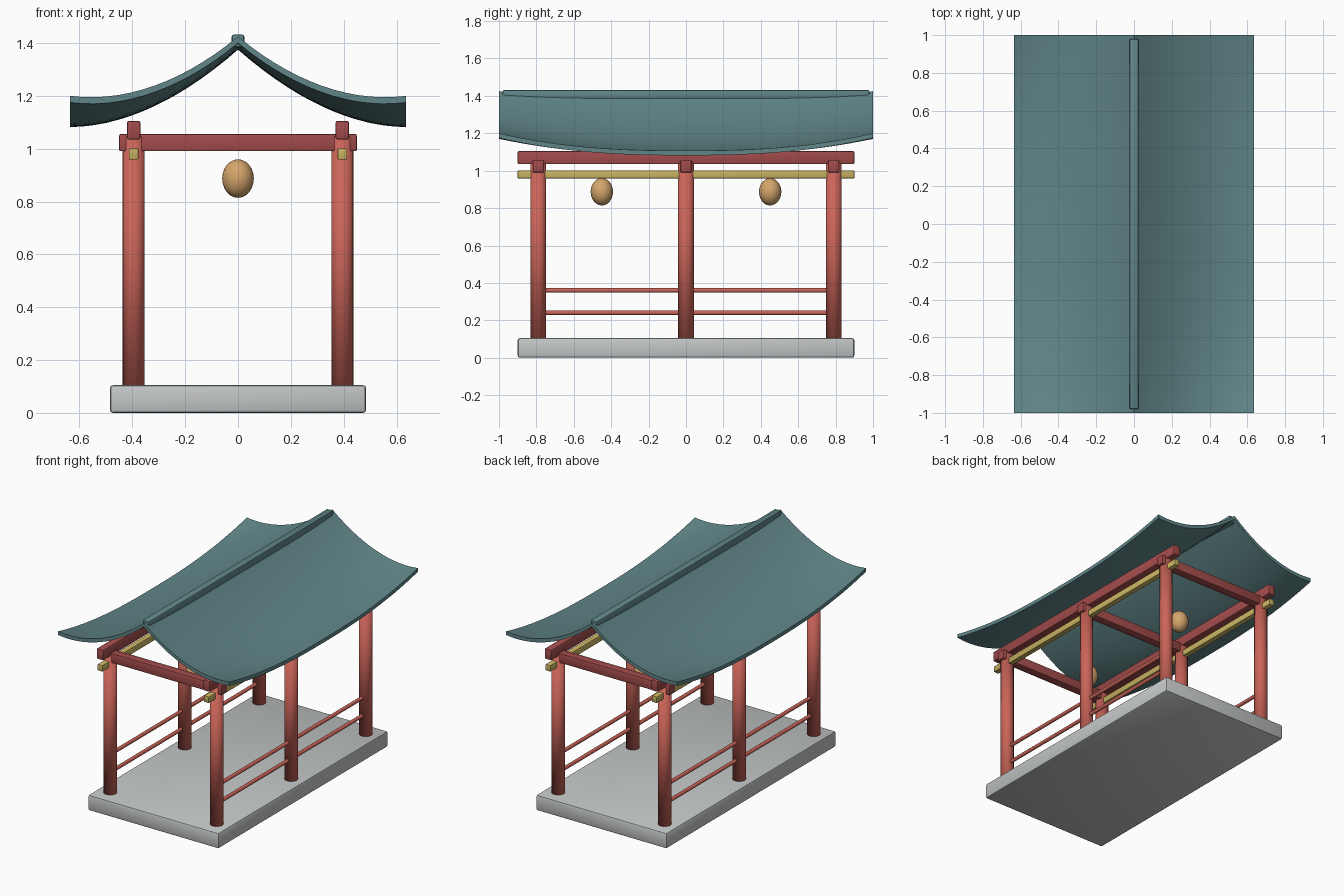
import bpy, bmesh, math

cube = bpy.data.objects.get("Cube")
if cube:
    bpy.data.objects.remove(cube, do_unlink=True)


def material(name, r, g, b):
    m = bpy.data.materials.new(name)
    m.use_nodes = True
    m.diffuse_color = (r, g, b, 1)
    m.node_tree.nodes["Principled BSDF"].inputs["Base Color"].default_value = (r, g, b, 1)
    return m


RED = material("red paint", 0.60, 0.13, 0.10)
DARK_RED = material("dark red paint", 0.36, 0.07, 0.07)
GOLD = material("gold trim", 0.58, 0.45, 0.12)
TEAL = material("teal roof", 0.12, 0.24, 0.25)
STONE = material("grey stone", 0.55, 0.57, 0.57)
LANTERN = material("lantern paper", 0.66, 0.38, 0.15)


def finish(name, mat, angle=30):
    ob = bpy.context.object
    ob.name = ob.data.name = name
    ob.data.materials.append(mat)
    bpy.ops.object.shade_smooth_by_angle(angle=math.radians(angle))
    return ob


def box(name, mat, center, size, bevel=0.006):
    bpy.ops.mesh.primitive_cube_add(size=1, location=center)
    bpy.context.object.scale = size
    bpy.ops.object.transform_apply(location=False, rotation=False, scale=True)
    mod = bpy.context.object.modifiers.new("soft edges", "BEVEL")
    mod.width, mod.segments = bevel, 2
    bpy.ops.object.modifier_apply(modifier=mod.name)
    return finish(name, mat)


def rod(name, mat, center, radius, length, along_y=False, angle=30):
    bpy.ops.mesh.primitive_cylinder_add(
        vertices=20, radius=radius, depth=length, location=center,
        rotation=(math.pi / 2 if along_y else 0, 0, 0))
    return finish(name, mat, angle)


# Stone platform
box("platform", STONE, (0, 0, 0.0525), (0.97, 1.8, 0.105), 0.012)

POST_X, BAYS = 0.395, {"front": -0.79, "middle": 0, "back": 0.79}

# Posts, long beams, gold trim and railings on both sides
for side, x in (("left", POST_X), ("right", -POST_X)):
    for bay, y in BAYS.items():
        rod(f"{bay}_{side}_post", RED, (x, y, 0.572), 0.042, 0.95, angle=180)
    box(f"{side}_long_beam", DARK_RED, (x, 0, 1.07), (0.05, 1.8, 0.07))
    box(f"{side}_gold_trim", GOLD, (x, 0, 0.98), (0.036, 1.8, 0.042), 0.003)
    for level, z in (("lower", 0.24), ("upper", 0.36)):
        rod(f"{side}_{level}_rail", RED, (x, 0, z), 0.012, 1.58, True)

# Cross beams
for bay, y in BAYS.items():
    box(f"{bay}_cross_beam", DARK_RED, (0, y, 1.023), (0.9, 0.058, 0.065))

# Hanging lanterns
for name, y in (("front", -0.45), ("back", 0.45)):
    bpy.ops.mesh.primitive_uv_sphere_add(segments=16, ring_count=12, radius=1,
                                         location=(0, y, 0.887))
    bpy.context.object.scale = (0.06, 0.06, 0.073)
    bpy.ops.object.transform_apply(location=False, rotation=False, scale=True)
    finish(f"{name}_lantern", LANTERN, 60)

# Swept roof: concave slopes whose ends and corners turn up
HALF, THICK, NX, NY = 0.635, 0.025, 28, 32


def roof_height(t, y):
    lift = 0.025 + 0.068 * abs(t) ** 1.3
    return 1.107 + 0.293 * (1 - abs(t)) ** 1.9 + lift * abs(y) ** 2.5


bm = bmesh.new()
layers = []
for drop in (0, THICK):
    layers.append([[bm.verts.new((HALF * t, y, roof_height(t, y) - drop))
                    for t in (2 * i / NX - 1 for i in range(NX + 1))]
                   for y in (2 * j / NY - 1 for j in range(NY + 1))])
top, bottom = layers
for grid in layers:
    for j in range(NY):
        for i in range(NX):
            bm.faces.new((grid[j][i], grid[j][i + 1], grid[j + 1][i + 1], grid[j + 1][i]))
for j in (0, NY):
    for i in range(NX):
        bm.faces.new((top[j][i], top[j][i + 1], bottom[j][i + 1], bottom[j][i]))
for i in (0, NX):
    for j in range(NY):
        bm.faces.new((top[j][i], top[j + 1][i], bottom[j + 1][i], bottom[j][i]))
bmesh.ops.recalc_face_normals(bm, faces=bm.faces)
mesh = bpy.data.meshes.new("roof")
bm.to_mesh(mesh)
bm.free()
roof = bpy.data.objects.new("roof", mesh)
bpy.context.collection.objects.link(roof)
bpy.ops.object.select_all(action="DESELECT")
roof.select_set(True)
bpy.context.view_layer.objects.active = roof
finish("roof", TEAL)

# Ridge cap
box("ridge_cap", TEAL, (0, 0, 1.408), (0.048, 1.96, 0.048), 0.008)
